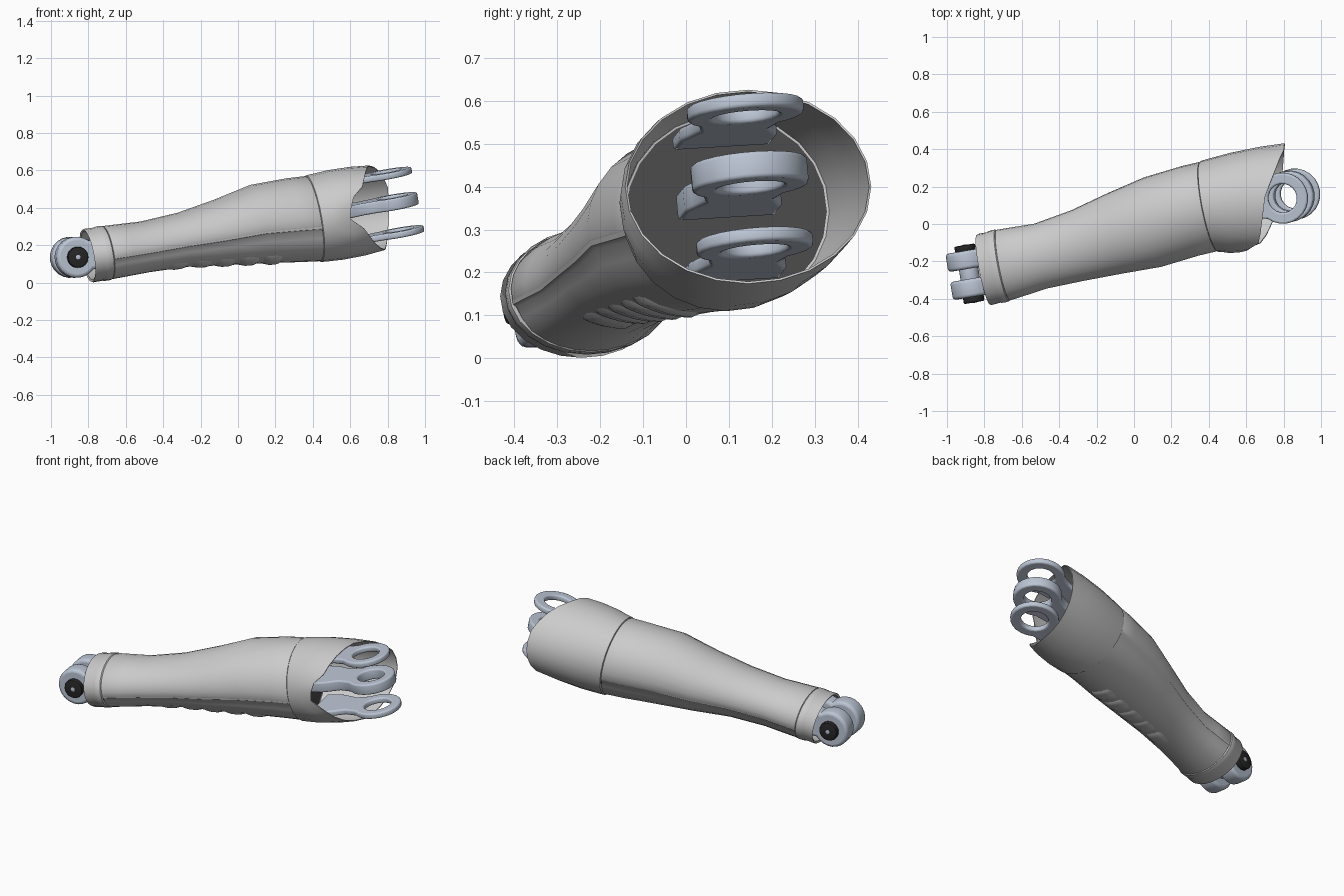
import bpy, math
from mathutils import Vector, Matrix

if "Cube" in bpy.data.objects:
    bpy.data.objects.remove(bpy.data.objects["Cube"])

def material(name, rgb):
    m = bpy.data.materials.new(name)
    m.diffuse_color = (*rgb, 1)
    m.use_nodes = True
    m.node_tree.nodes["Principled BSDF"].inputs["Base Color"].default_value = m.diffuse_color
    return m

STEEL = material("blue_steel", (0.50, 0.56, 0.66))
BLACK = material("black", (0.02, 0.02, 0.02))
DARK = material("dark_inside", (0.07, 0.07, 0.07))

# forearm sections: centre x, y, z and half sizes in y and z
SECTIONS = [
    (-.805, -.245, .143, .190, .143), (-.69, -.218, .161, .192, .145),
    (-.50, -.172, .190, .176, .138), (-.30, -.115, .228, .191, .147),
    (-.10, -.050, .267, .218, .178), (.10, .010, .312, .243, .213),
    (.30, .070, .333, .243, .228), (.41, .096, .342, .243, .232)]

def surf(x, deg, k=1.0):
    """Point on the tilted forearm section at x, angle from +y towards +z."""
    for a, b in zip(SECTIONS, SECTIONS[1:]):
        if x <= b[0]:
            break
    f = (x - a[0]) / (b[0] - a[0])
    cx, cy, cz, ry, rz = (p + (q - p) * f for p, q in zip(a, b))
    t = math.radians(deg)
    dy, dz = k * ry * math.cos(t), k * rz * math.sin(t)
    return Vector((cx - .19 * dy - .17 * dz, cy + dy, cz + dz))

def finish(ob, mat=None, angle=35):
    if mat:
        ob.data.materials.append(mat)
    bpy.ops.object.select_all(action='DESELECT')
    ob.select_set(True)
    bpy.context.view_layer.objects.active = ob
    bpy.ops.object.convert(target='MESH')
    bpy.ops.object.shade_smooth_by_angle(angle=math.radians(angle))
    return ob

def loft(name, rows, closed=False, thick=0.0, mat=None, bevel=0.0):
    n = len(rows[0])
    faces = []
    for i in range(len(rows) - 1):
        for j in range(n if closed else n - 1):
            k = (j + 1) % n
            faces.append((i*n + j, i*n + k, (i+1)*n + k, (i+1)*n + j))
    me = bpy.data.meshes.new(name)
    me.from_pydata([p for r in rows for p in r], [], faces)
    ob = bpy.data.objects.new(name, me)
    bpy.context.collection.objects.link(ob)
    if thick:
        s = ob.modifiers.new("wall", 'SOLIDIFY')
        s.thickness, s.offset = thick, -1
    if bevel:
        b = ob.modifiers.new("edge", 'BEVEL')
        b.width, b.segments, b.limit_method = bevel, 2, 'ANGLE'
    return finish(ob, mat)

def disc(name, x, k, mat=None):
    me = bpy.data.meshes.new(name)
    me.from_pydata([surf(x, i * 15, k) for i in range(24)], [], [tuple(range(24))])
    ob = bpy.data.objects.new(name, me)
    bpy.context.collection.objects.link(ob)
    return finish(ob, mat)

RING = [i * 15 for i in range(24)]

# forearm shells: upper cover and slightly sunken lower panel
xs = [-.70, -.59] + [s[0] for s in SECTIONS[2:7]] + [.40]
loft("upper_shell", [[surf(x, -11 + i * 202 / 16, .985) for i in range(17)] for x in xs],
     thick=.014, bevel=.004)
low = [(190, .98), (194, .98), (197, .95), (208, .955)] + [(d, .98) for d in range(222, 320, 12)] \
    + [(332, .955), (343, .95), (346, .98), (350, .98)]
loft("lower_shell", [[surf(x, d, k) for d, k in low] for x in xs], thick=.012)

# wrist ring with a raised bead at the shell side
loft("wrist_ring", [[surf(x, d, k) for d in RING] for x, k in
     [(-.805, .98), (-.797, 1.0), (-.75, .985), (-.745, 1.0), (-.72, 1.01), (-.705, 1.0),
      (-.70, .96)]], closed=True, thick=.012)
disc("wrist_bulkhead", -.72, .93, DARK)

# elbow cuff with a slanted, notched rim
RIM = [(0, .808), (30, .80), (60, .755), (90, .70), (135, .675), (150, .665), (168, .61),
       (195, .60), (207, .67), (225, .71), (255, .765), (270, .785), (315, .80), (360, .808)]

def rim(d):
    for (a, xa), (b, xb) in zip(RIM, RIM[1:]):
        if d <= b:
            break
    x = xa + (xb - xa) * (d - a) / (b - a)
    t = math.radians(d)
    return Vector((x, .145 + .287 * math.cos(t), .40 + .226 * math.sin(t)))

def cuff_row(f):
    k = 1 + .045 * math.sin(math.pi * f)
    return [surf(.41, d, 1).lerp(rim(d), f) + (surf(.41, d, k) - surf(.41, d)) for d in RING]

loft("elbow_cuff", [[surf(.40, d, .96) for d in RING], [surf(.403, d, 1.0) for d in RING]]
     + [cuff_row(f) for f in (.08, .35, .7, 1)], closed=True, thick=.005)
disc("elbow_bulkhead", .405, .97, DARK)

# cooling louvres underneath
for i in range(5):
    x0 = -.41 + i * .122
    rows = []
    for u, k in [(0, .95), (.015, .99), (.045, 1.025), (.08, 1.025), (.10, .995), (.112, .95)]:
        rows.append([surf(x0 + u, 232 + j * 7, k if 0 < j < 6 else .95) for j in range(7)])
    loft(f"louvre_{i + 1}", rows)

# eyelet plates: round end on a flared strap, optional hole
def lug(name, centre, u, w, r, length, base, thick, hole=0.0, bev=.01):
    u, w = Vector(u).normalized(), Vector(w).normalized()
    v = w.cross(u).normalized()
    w = u.cross(v)
    arc = [(r * math.cos(math.radians(a)), r * math.sin(math.radians(a)))
           for a in range(-135, 136, 15)]
    out = arc + [(-r * 1.25, r * .6), (-r * 1.7, base * .9), (-r * 2, base), (-length, base),
                 (-length, -base), (-r * 2, -base), (-r * 1.7, -base * .9), (-r * 1.25, -r * .6)]
    if length < r * 2:
        out = arc + [(-length, base), (-length, -base)]
    loops = [out]
    if hole:
        loops.append([(hole * math.cos(i * math.pi / 10), -hole * math.sin(i * math.pi / 10))
                      for i in range(20)])
    cu = bpy.data.curves.new(name, 'CURVE')
    cu.dimensions, cu.fill_mode = '2D', 'BOTH'
    cu.extrude, cu.bevel_depth, cu.offset, cu.bevel_resolution = thick / 2 - bev, bev, -bev, 2
    for pts in loops:
        sp = cu.splines.new('POLY')
        sp.points.add(len(pts) - 1)
        for p, q in zip(sp.points, pts):
            p.co = (*q, 0, 1)
        sp.use_cyclic_u = True
    ob = bpy.data.objects.new(name, cu)
    bpy.context.collection.objects.link(ob)
    m = Matrix((u, v, w)).transposed().to_4x4()
    m.translation = Vector(centre)
    ob.matrix_world = m
    return finish(ob, STEEL)

for name, c, th in [("upper", (.795, .138, .578), .034), ("middle", (.828, .148, .428), .064),
                    ("lower", (.86, .160, .266), .034)]:
    lug(f"elbow_{name}_eyelet", c, (1, .15, .19), (-.18, -.09, 1), .137, .38, .115, th, hole=.078)

# wrist clevis: two round tabs, pin and bolt heads along a cross axis
CROSS = Vector((-.17, 1, 0)).normalized()
PIVOT = Vector((-.88, -.266, .135))

def rod(name, d, r, depth, mat, sides=24):
    bpy.ops.mesh.primitive_cylinder_add(vertices=sides, radius=r, depth=depth)
    ob = bpy.context.object
    ob.name = name
    ob.rotation_mode = 'QUATERNION'
    ob.rotation_quaternion = CROSS.to_track_quat('Z', 'Y')
    ob.location = PIVOT + CROSS * d
    b = ob.modifiers.new("edge", 'BEVEL')
    b.width, b.segments, b.limit_method = min(.008, r * .2), 2, 'ANGLE'
    return finish(ob, mat)

for side, s in (("back", 1), ("front", -1)):
    lug(f"clevis_{side}_tab", PIVOT + CROSS * .076 * s, (-1, -.17, -.17), CROSS,
        .110, .17, .085, .098, bev=.018)
    rod(f"{side}_bolt_head", s * .138, .056, .035, BLACK)
    rod(f"{side}_bolt_centre", s * .155, .014, .006, STEEL, 12)
rod("clevis_pin", 0, .052, .16, STEEL)
